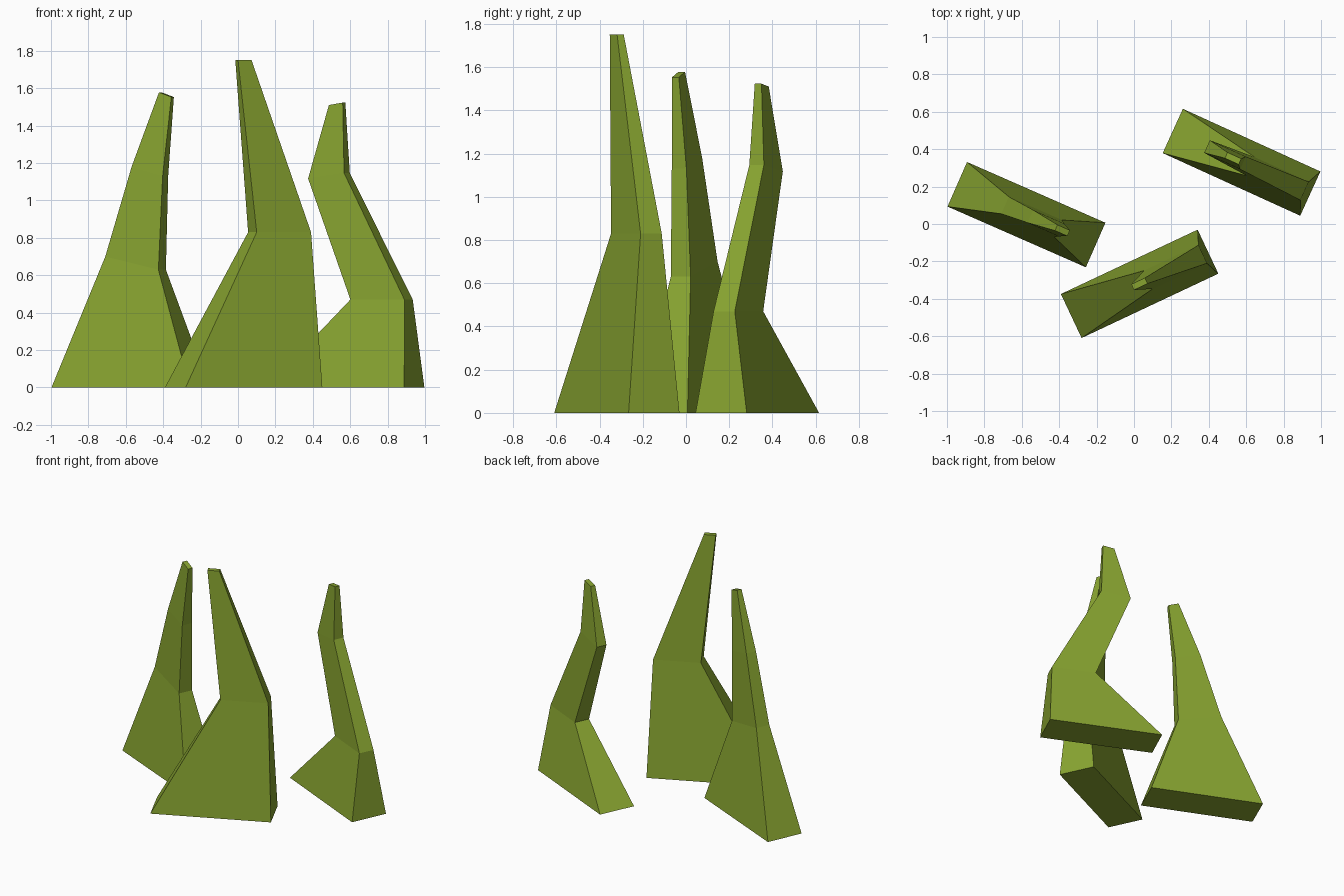
import bpy
import bmesh
import math
from mathutils import Matrix, Vector

cube = bpy.data.objects.get("Cube")
if cube:
    bpy.data.objects.remove(cube, do_unlink=True)

# Single leaf colour
green = bpy.data.materials.new("olive_green")
green.use_nodes = True
colour = (0.245, 0.37, 0.03, 1.0)
green.diffuse_color = colour
bsdf = green.node_tree.nodes["Principled BSDF"]
bsdf.inputs["Base Color"].default_value = colour
bsdf.inputs["Roughness"].default_value = 0.8


def blade(name, centre, angle, levels):
    """Loft four-sided rings; level = left offset, left z, right offset, right z, half thickness."""
    bm = bmesh.new()
    rings = []
    for left, left_z, right, right_z, half in levels:
        corners = ((left, -half, left_z), (right, -half, right_z),
                   (right, half, right_z), (left, half, left_z))
        rings.append([bm.verts.new(c) for c in corners])
    for low, high in zip(rings, rings[1:]):
        for i in range(4):
            j = (i + 1) % 4
            bm.faces.new((low[i], low[j], high[j], high[i]))
    bm.faces.new(rings[0][::-1])
    bm.faces.new(rings[-1])
    bmesh.ops.recalc_face_normals(bm, faces=bm.faces)
    mesh = bpy.data.meshes.new(name)
    bm.to_mesh(mesh)
    bm.free()
    mesh.materials.append(green)
    obj = bpy.data.objects.new(name, mesh)
    obj.matrix_world = (Matrix.Translation(Vector((*centre, 0)))
                        @ Matrix.Rotation(math.radians(angle), 4, "Z"))
    bpy.context.collection.objects.link(obj)
    return obj


# All blades share the same rectangular foot
foot = (-0.404, 0, 0.404, 0, 0.13)

# Slim blade on the right
blade("right_blade", (-0.575, 0.05), -23.7, [
    foot,
    (-0.125, 0.70, 0.185, 0.63, 0.05),
    (0.023, 1.18, 0.204, 1.13, 0.037),
    (0.174, 1.578, 0.246, 1.553, 0.017)])

# Tall blade in front
blade("front_blade", (0.03, -0.32), 25.2, [
    foot,
    (0.052, 0.83, 0.373, 0.83, 0.054),
    (-0.041, 1.75, 0.039, 1.75, 0.017)])

# Crooked blade on the left
blade("left_blade", (0.575, 0.33), -24.5, [
    foot,
    (0.053, 0.47, 0.37, 0.47, 0.054),
    (-0.203, 1.117, 0.008, 1.147, 0.037),
    (-0.09, 1.51, -0.009, 1.523, 0.017)])
